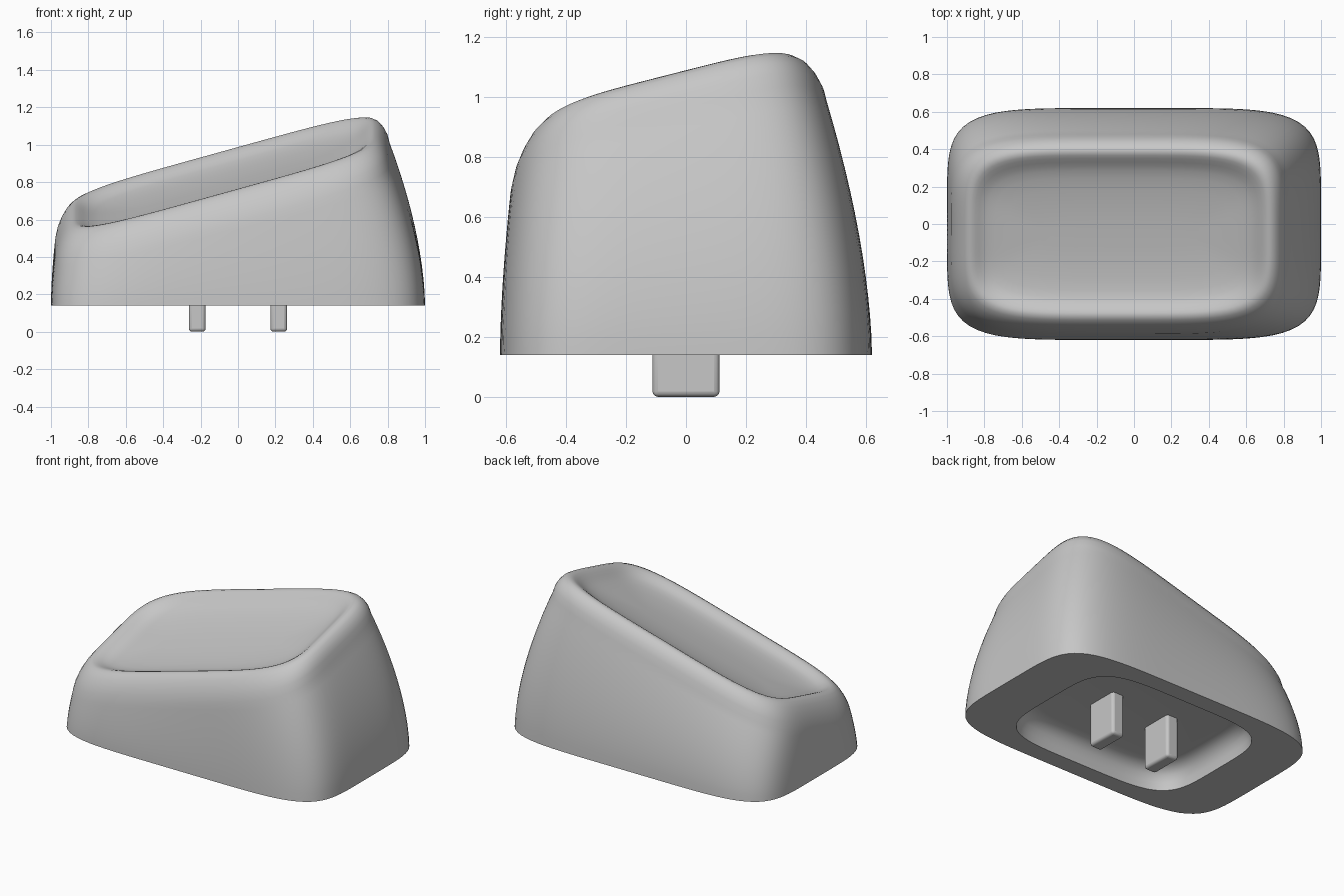
import bpy, bmesh, math

cube = bpy.data.objects.get("Cube")
if cube:
    bpy.data.objects.remove(cube, do_unlink=True)

SEG = 144
BASE = 0.14
CEILING = 0.29

grey = bpy.data.materials.new("plain_grey")
grey.use_nodes = True
colour = (0.57, 0.57, 0.57, 1)
grey.diffuse_color = colour
grey.node_tree.nodes["Principled BSDF"].inputs["Base Color"].default_value = colour


def outline(i, n):
    """Unit superellipse point."""
    a = 2 * math.pi * i / SEG
    c, s = math.cos(a), math.sin(a)
    r = (abs(c) ** n + abs(s) ** n) ** (-1 / n)
    return c * r, s * r


def top_plane(x, y):
    return 0.889 + 0.277 * x + 0.255 * y


def wall_point(i, s, inset=0.0):
    """Point on the curved, leaning wall at fraction s of its height."""
    t = s ** 1.75
    right, left = 1 - 0.185 * t, -1 + 0.022 * t
    back, front = 0.62 - 0.14 * t, -0.62 + 0.032 * t
    u, v = outline(i, 5.4 - 0.8 * s)
    x = (right + left) / 2 + u * ((right - left) / 2 - inset)
    y = (back + front) / 2 + v * ((back - front) / 2 - inset)
    return x, y


def side_ring(s):
    pts = []
    for i in range(SEG):
        x, y = wall_point(i, s)
        top = top_plane(*wall_point(i, 1)) - 0.15
        pts.append((x, y, BASE + s * (top - BASE)))
    return pts


def rim_ring(inset, drop):
    pts = []
    for i in range(SEG):
        x, y = wall_point(i, 1, inset)
        pts.append((x, y, top_plane(x, y) - drop))
    return pts


def cavity_ring(inset, z):
    return [((0.67 - inset) * u, (0.5 - inset) * v, z)
            for u, v in (outline(i, 4.6) for i in range(SEG))]


def finish(obj):
    obj.data.materials.append(grey)
    bpy.ops.object.select_all(action="DESELECT")
    obj.select_set(True)
    bpy.context.view_layer.objects.active = obj
    bpy.ops.object.shade_smooth_by_angle(angle=math.radians(40))


# Cap shell: cavity ceiling, cavity wall, underside, outer wall, rim, dish
cavity_profile = [(0.12, CEILING), (0.08, 0.285), (0.045, 0.265), (0.02, 0.235),
                  (0.006, 0.19), (0, BASE)]
rim_profile = [(0.012, 0.1), (0.03, 0.06), (0.052, 0.027), (0.075, 0.007), (0.095, 0),
               (0.113, 0.004), (0.13, 0.013), (0.15, 0.026), (0.17, 0.039), (0.195, 0.05),
               (0.235, 0.061), (0.3, 0.07), (0.38, 0.077), (0.46, 0.08)]
rings = [cavity_ring(inset, z) for inset, z in cavity_profile]
rings += [side_ring(k / 12) for k in range(13)]
rings += [rim_ring(inset, drop) for inset, drop in rim_profile]

bm = bmesh.new()
loops = [[bm.verts.new(p) for p in ring] for ring in rings]
for a, b in zip(loops, loops[1:]):
    for i in range(SEG):
        j = (i + 1) % SEG
        bm.faces.new((a[i], a[j], b[j], b[i]))
bm.faces.new(loops[0])
bm.faces.new(loops[-1])
bmesh.ops.recalc_face_normals(bm, faces=bm.faces)
mesh = bpy.data.meshes.new("cap_shell")
bm.to_mesh(mesh)
bm.free()
shell = bpy.data.objects.new("cap_shell", mesh)
bpy.context.collection.objects.link(shell)
finish(shell)

# Mounting prongs below the cap
for name, x in (("left_prong", 0.218), ("right_prong", -0.218)):
    bpy.ops.mesh.primitive_cube_add(size=1, location=(x, 0, (CEILING + 0.02) / 2))
    prong = bpy.context.object
    prong.name = name
    prong.scale = (0.09, 0.224, CEILING + 0.02)
    bpy.ops.object.transform_apply(location=False, rotation=False, scale=True)
    bevel = prong.modifiers.new("rounded_edges", "BEVEL")
    bevel.width = 0.018
    bevel.segments = 3
    finish(prong)
